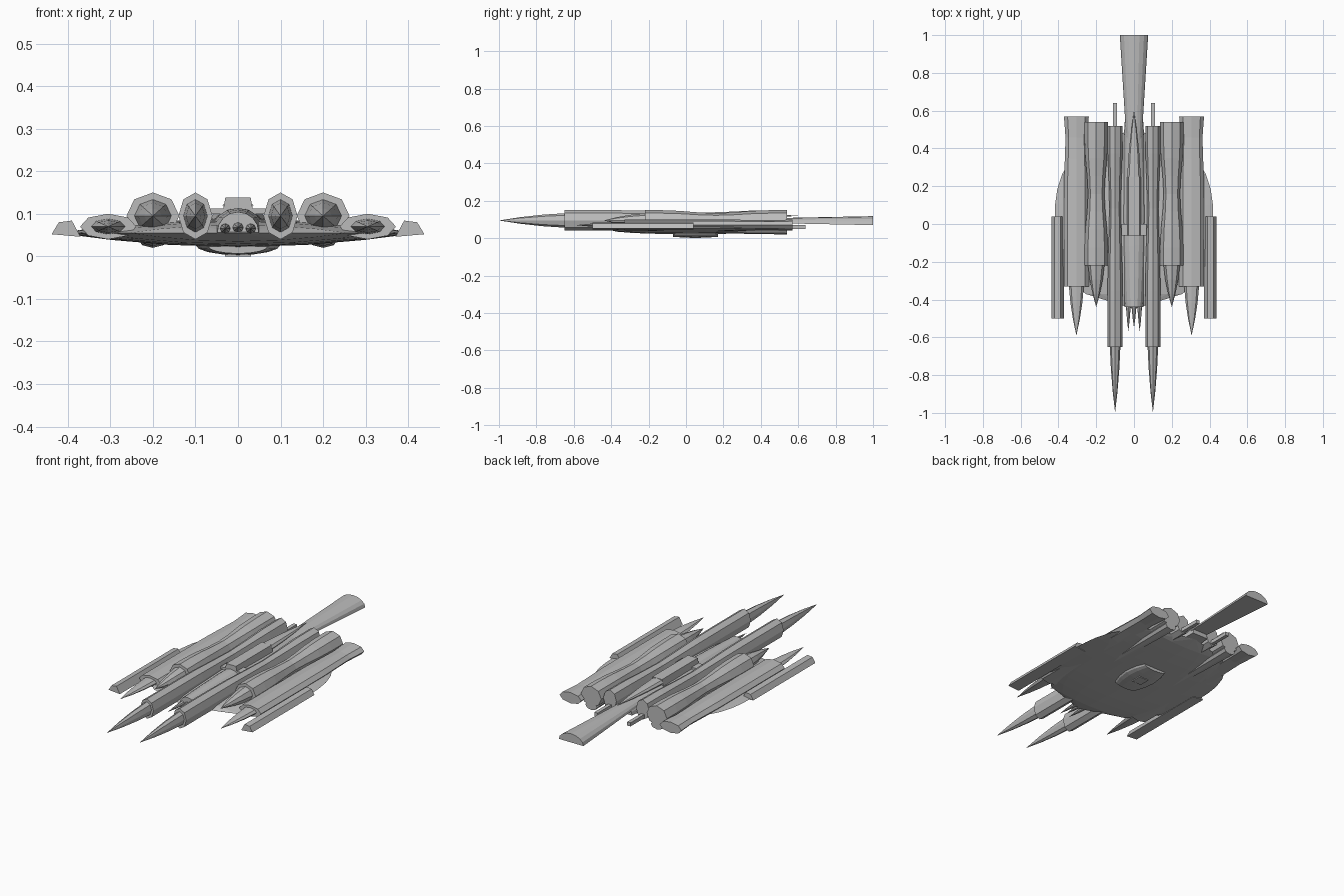
import bpy
import bmesh
from math import cos, sin, pi, sqrt

cube = bpy.data.objects.get("Cube")
if cube:
    bpy.data.objects.remove(cube, do_unlink=True)

COLOUR = (0.5, 0.5, 0.5, 1)
grey = bpy.data.materials.new("hull grey")
grey.use_nodes = True
grey.diffuse_color = COLOUR
grey.node_tree.nodes["Principled BSDF"].inputs["Base Color"].default_value = COLOUR


# Cross-sections, each fitting a square from -1 to 1
def ring(sides):
    return [(cos(2 * pi * i / sides), sin(2 * pi * i / sides)) for i in range(sides)]


OCTAGON = ring(8)
SQUARE = [(1, -1), (1, 1), (-1, 1), (-1, -1)]
BLOCK = [(px * (1 - 0.1 * pz), pz) for px, pz in SQUARE]
BLADE = [(1, -0.6), (0.5, 0.8), (-0.4, 1), (-1, -0.9)]
LENS = [(c, s * abs(s)) for c, s in ring(16)]
DOME = [(c, 2 * s - 1) for c, s in ring(16) if s > -0.01]
DISH = [(px, -pz) for px, pz in DOME]


# Lengthwise shapes: scale of the section at t, from 0 at the start to 1 at the end
def straight(t):
    return 1


def spike(t):
    return 1 - 0.4 * t - 0.6 * t * t


def oval(t):
    return sqrt(1 - abs(2 * t - 1) ** 2.5)


def arched(t):
    return 0.7 + 0.3 * sin(pi * t)


def widening(t):
    return 0.5 + 0.5 * t


def pinch(depth, lateness):
    return lambda t: 1 - depth * sin(pi * t ** lateness) ** 4


def loft(name, profile, start, end, x, z, width, height,
         shape=straight, steps=1, mirror=False):
    """Skin a profile from y = start to y = end; width and height are half sizes."""
    bm = bmesh.new()
    rings = []
    for step in range(steps + 1):
        t = step / steps
        y, scale = start + (end - start) * t, shape(t)
        rings.append([bm.verts.new((x + px * width * scale, y, z + pz * height * scale))
                      for px, pz in profile])
    for near, far in zip(rings, rings[1:]):
        for i in range(len(profile)):
            bm.faces.new((near[i - 1], near[i], far[i], far[i - 1]))
    bm.faces.new(rings[0])
    bm.faces.new(rings[-1])
    bmesh.ops.remove_doubles(bm, verts=bm.verts, dist=0.0001)
    bmesh.ops.recalc_face_normals(bm, faces=bm.faces)
    mesh = bpy.data.meshes.new(name)
    bm.to_mesh(mesh)
    bm.free()
    mesh.materials.append(grey)
    part = bpy.data.objects.new(name, mesh)
    bpy.context.scene.collection.objects.link(part)
    if mirror:
        part.modifiers.new("mirror", "MIRROR").use_axis[0] = True


def engine(name, x, z, width, height, tip, front, back, shape, slimness):
    """Mirrored pair of octagonal tubes, each with a pointed nose."""
    loft(name + "_tube", OCTAGON, front, back, x, z, width, height,
         shape=shape, steps=8, mirror=True)
    loft(name + "_spike", OCTAGON, front, tip, x, z, width * slimness, height * slimness,
         shape=spike, steps=3, mirror=True)


# Main lens-shaped hull
loft("hull", LENS, start=-0.45, end=0.5, x=0, z=0.055, width=0.42, height=0.033,
     shape=oval, steps=12)

# Three pairs of engines, from the centre outwards
engine("inner", x=0.1, z=0.095, width=0.04, height=0.055, tip=-1, front=-0.65, back=0.52,
       shape=pinch(depth=0.25, lateness=1.5), slimness=0.7)
engine("middle", x=0.2, z=0.095, width=0.062, height=0.055, tip=-0.44, front=-0.22, back=0.54,
       shape=pinch(depth=0.3, lateness=1), slimness=0.7)
engine("outer", x=0.305, z=0.07, width=0.066, height=0.03, tip=-0.59, front=-0.33, back=0.57,
       shape=pinch(depth=0.15, lateness=4), slimness=0.6)

# Thin rods behind the inner engines
loft("rear_rod", SQUARE, start=0.4, end=0.64, x=0.1, z=0.06, width=0.01, height=0.01,
     mirror=True)

# Side blades
loft("side_blade", BLADE, start=-0.5, end=0.04, x=0.404, z=0.064, width=0.034, height=0.02,
     mirror=True)

# Central spine with its deck details
loft("spine", DOME, start=-0.44, end=0.54, x=0, z=0.08, width=0.07, height=0.035,
     shape=arched, steps=6)
loft("deck_block", BLOCK, start=-0.06, end=0.25, x=0, z=0.12, width=0.033, height=0.018)
loft("deck_cross_bar", SQUARE, start=-0.06, end=0, x=0, z=0.106, width=0.065, height=0.006)
loft("spine_fairing", OCTAGON, start=0.25, end=0.6, x=0, z=0.12, width=0.036, height=0.018,
     shape=spike, steps=3)

# Nose prongs
loft("nose_prong", OCTAGON, start=-0.4, end=-0.57, x=0.03, z=0.065, width=0.014, height=0.014,
     shape=spike, steps=3, mirror=True)
loft("centre_prong", OCTAGON, start=-0.4, end=-0.55, x=0, z=0.068, width=0.015, height=0.014,
     shape=spike, steps=3)

# Long widening tail boom
loft("tail_boom", DOME, start=0.4, end=1, x=0, z=0.094, width=0.075, height=0.024,
     shape=widening)

# Belly dish with a small hatch
loft("belly_dish", DISH, start=-0.07, end=0.17, x=0, z=0.015, width=0.1, height=0.012,
     shape=arched, steps=4)
loft("belly_hatch", SQUARE, start=0.02, end=0.08, x=0, z=0.004, width=0.03, height=0.004)

# Slim pods under the middle engines
loft("belly_pod", OCTAGON, start=0.54, end=-0.24, x=0.2, z=0.042, width=0.036, height=0.022,
     shape=spike, steps=3, mirror=True)
